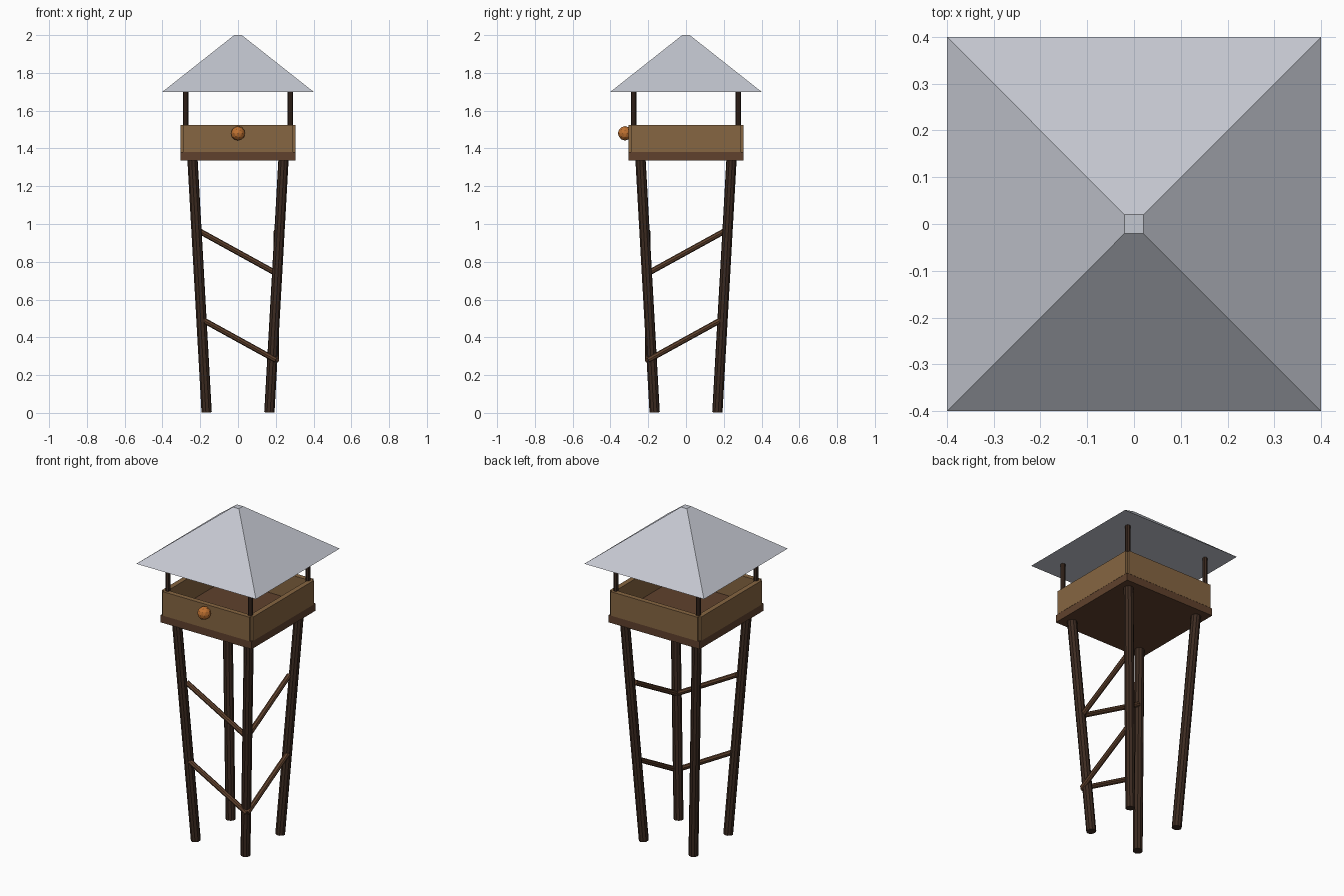
import bpy, math
from mathutils import Vector

if "Cube" in bpy.data.objects:
    bpy.data.objects.remove(bpy.data.objects["Cube"])


def material(name, rgb):
    m = bpy.data.materials.new(name)
    m.diffuse_color = (*rgb, 1)
    m.use_nodes = True
    m.node_tree.nodes["Principled BSDF"].inputs["Base Color"].default_value = m.diffuse_color
    return m


DARK = material("dark timber", (0.046, 0.024, 0.015))
BROWN = material("brown timber", (0.115, 0.053, 0.026))
PLANK = material("tan planks", (0.24, 0.133, 0.054))
ROOF = material("grey roof", (0.55, 0.57, 0.63))
ORANGE = material("orange lamp", (0.52, 0.165, 0.03))


def finish(name, mat):
    o = bpy.context.object
    o.name = name
    o.data.materials.append(mat)
    return o


def box(name, centre, size, mat):
    bpy.ops.mesh.primitive_cube_add(size=1, location=centre)
    o = finish(name, mat)
    o.scale = size
    return o


def rod(name, a, b, radius, sides, mat):
    a, b = Vector(a), Vector(b)
    d = b - a
    bpy.ops.mesh.primitive_cylinder_add(vertices=sides, radius=radius, depth=d.length,
                                        location=(a + b) / 2)
    o = finish(name, mat)
    o.rotation_euler = d.to_track_quat('Z', 'Y').to_euler()
    return o


# Splayed legs and upright roof posts at the four corners
for sx, xn in ((-1, "left"), (1, "right")):
    for sy, yn in ((-1, "front"), (1, "back")):
        rod(f"{yn}_{xn}_leg", (sx * .166, sy * .166, .003), (sx * .242, sy * .242, 1.36),
            .0275, 10, DARK)
        rod(f"{yn}_{xn}_roof_post", (sx * .276, sy * .276, 1.37), (sx * .276, sy * .276, 1.705),
            .014, 8, DARK)

# Diagonal braces on the front and right sides only
for level, z in (("lower", .28), ("upper", .74)):
    rod(f"{level}_front_brace", (-.2, -.203, z + .22), (.2, -.203, z), .015, 8, BROWN)
    rod(f"{level}_right_brace", (.203, -.2, z), (.203, .2, z + .22), .015, 8, BROWN)

# Platform floor and its four low walls
box("platform_floor", (0, 0, 1.3575), (.608, .608, .045), BROWN)
for s, yn, xn in ((-1, "front", "left"), (1, "back", "right")):
    box(f"{yn}_wall", (0, s * .29, 1.4525), (.58, .03, .145), PLANK)
    box(f"{xn}_wall", (s * .29, 0, 1.4525), (.03, .58, .145), PLANK)

# Pyramid roof with a small flat top
bpy.ops.mesh.primitive_cone_add(vertices=4, radius1=.4 * math.sqrt(2), radius2=.02 * math.sqrt(2),
                                depth=.3, location=(0, 0, 1.85), rotation=(0, 0, math.pi / 4))
finish("roof", ROOF)

# Round lamp on the front wall
bpy.ops.mesh.primitive_ico_sphere_add(subdivisions=2, radius=.038, location=(0, -.323, 1.48))
finish("lamp", ORANGE)
